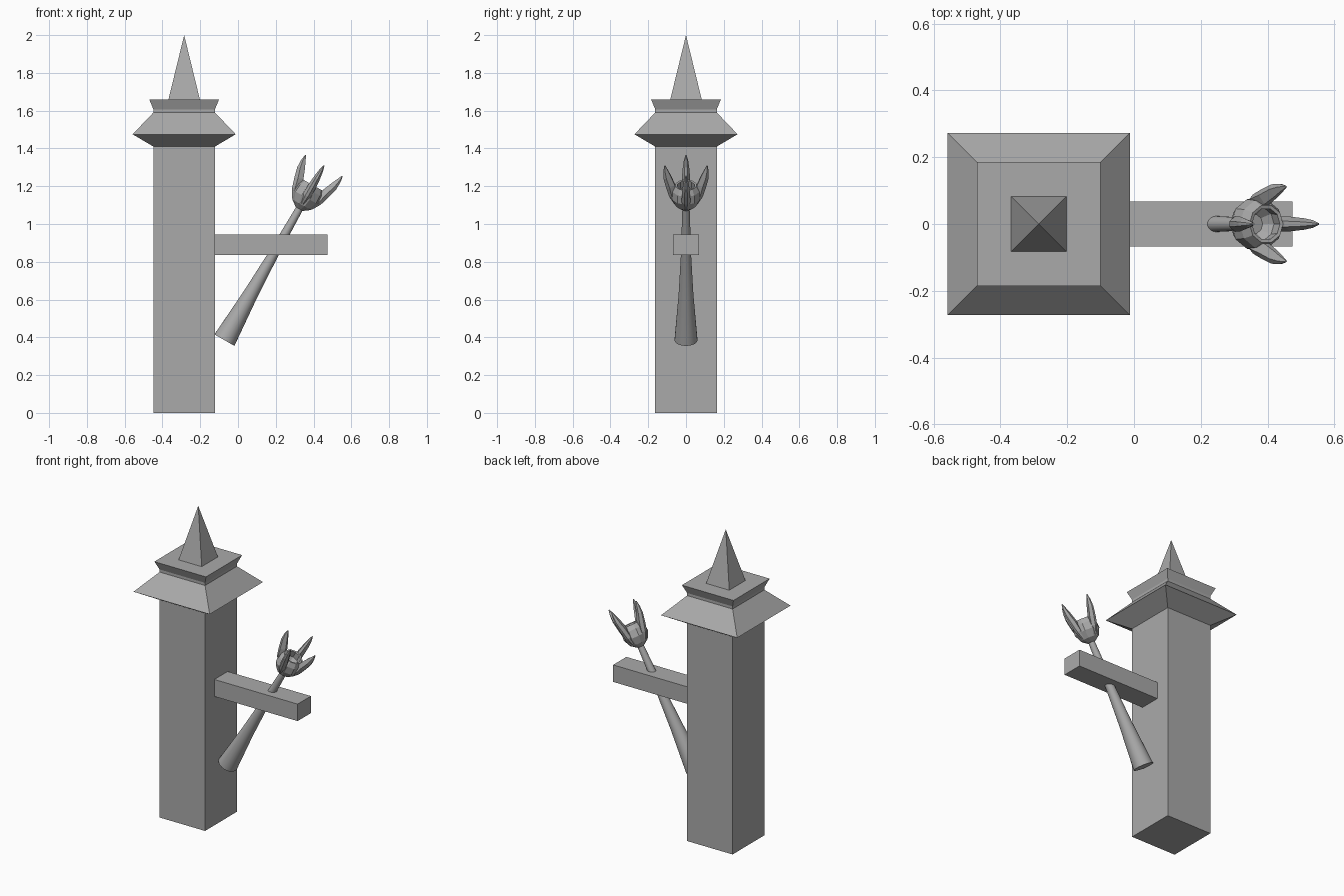
import bpy, bmesh, math
from mathutils import Matrix, Vector

cube = bpy.data.objects.get("Cube")
if cube:
    bpy.data.objects.remove(cube, do_unlink=True)

stone = bpy.data.materials.new("grey_stone")
stone.use_nodes = True
GREY = (0.4, 0.4, 0.4, 1)
stone.diffuse_color = GREY
stone.node_tree.nodes["Principled BSDF"].inputs["Base Color"].default_value = GREY

TOWER_X = -0.285
TORCH = Matrix.Translation((-0.072, 0, 0.385)) @ Matrix.Rotation(math.radians(29.7), 4, 'Y')


def loft(name, rings, matrix=Matrix(), smooth=False):
    """Bridge equal rings of points and cap both ends."""
    bm = bmesh.new()
    loops = [[bm.verts.new(p) for p in ring] for ring in rings]
    n = len(loops[0])
    for a, b in zip(loops, loops[1:]):
        for i in range(n):
            j = (i + 1) % n
            bm.faces.new((a[i], a[j], b[j], b[i]))
    bm.faces.new(loops[0][::-1])
    bm.faces.new(loops[-1])
    bmesh.ops.remove_doubles(bm, verts=bm.verts[:], dist=0.0001)
    bmesh.ops.recalc_face_normals(bm, faces=bm.faces[:])
    mesh = bpy.data.meshes.new(name)
    bm.to_mesh(mesh)
    bm.free()
    mesh.materials.append(stone)
    obj = bpy.data.objects.new(name, mesh)
    bpy.context.collection.objects.link(obj)
    obj.matrix_world = matrix
    if smooth:
        bpy.ops.object.select_all(action='DESELECT')
        obj.select_set(True)
        bpy.context.view_layer.objects.active = obj
        bpy.ops.object.shade_smooth_by_angle(angle=math.radians(35))
    return obj


def circle(radius, z, sides):
    return [Vector((radius * math.cos(t), radius * math.sin(t), z))
            for t in (math.tau * i / sides for i in range(sides))]


def square(half, z):
    return [Vector((x * half, y * half, z)) for x, y in ((-1, -1), (1, -1), (1, 1), (-1, 1))]


# Square tower, flared roof and spire
at_tower = Matrix.Translation((TOWER_X, 0, 0))
loft("tower_post", [square(0.163, 0), square(0.163, 1.41)], at_tower)
roof = [(0.163, 1.41), (0.273, 1.475), (0.163, 1.59), (0.163, 1.607), (0.185, 1.66)]
loft("roof_cap", [square(h, z) for h, z in roof], at_tower)
loft("spire", [square(0.083, 1.66), square(0, 2.0)], at_tower)

# Bracket arm reaching out from the tower
arm = [[(x, y, z) for y, z in ((-0.068, 0.835), (0.068, 0.835), (0.068, 0.945), (-0.068, 0.945))]
       for x in (-0.125, 0.475)]
loft("bracket_arm", arm)

# Tilted torch handle, thinner towards the cup
handle = [(0.061, 0), (0.039, 0.28), (0.027, 0.52), (0.019, 0.82)]
loft("torch_handle", [circle(r, s, 24) for r, s in handle], TORCH, smooth=True)

# Hollow cup
cup = [(0.022, 0.8), (0.056, 0.825), (0.078, 0.87), (0.074, 0.915), (0.058, 0.945),
       (0.048, 0.943), (0.052, 0.9), (0.03, 0.87)]
loft("torch_cup", [circle(r, s, 10) for r, s in cup], TORCH)

# Four curved claws: radius, height, half thickness, half width
claw = [(0.05, 0.835, 0.012, 0.012), (0.07, 0.885, 0.02, 0.023), (0.082, 0.94, 0.025, 0.022),
        (0.1, 0.995, 0.021, 0.017), (0.109, 1.035, 0.012, 0.011), (0.112, 1.064, 0.003, 0.003)]
lean = Vector((0.9, 0, -0.4))
for i, side in enumerate(("right", "rear", "left", "front")):
    rings = []
    for r, s, thick, wide in claw:
        centre = Vector((r, 0, s))
        rings.append([centre + lean * thick * a + Vector((0, wide * b, 0))
                      for a, b in ((1, -0.35), (1, 0.35), (0.2, 1), (-1, 0.4), (-1, -0.4), (0.2, -1))])
    loft(f"claw_{side}", rings, TORCH @ Matrix.Rotation(i * math.pi / 2, 4, 'Z'))
